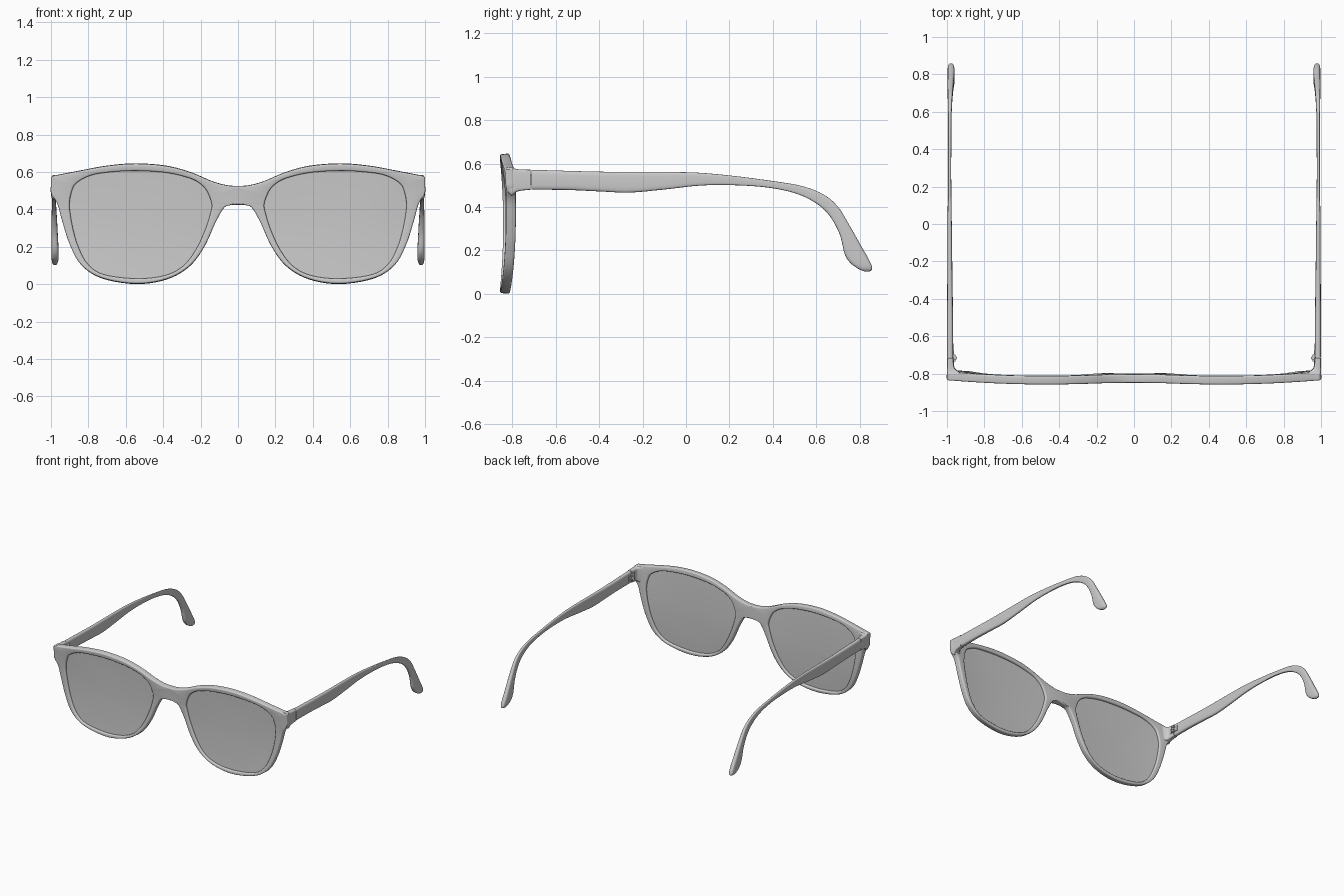
import bpy, bmesh, math
from mathutils import Vector

if "Cube" in bpy.data.objects:
    bpy.data.objects.remove(bpy.data.objects["Cube"])


def spline(pts, corners=(), closed=False, steps=5):
    """Hermite interpolation; tangents vanish at corner indices."""
    n = len(pts)
    P = [Vector(p) for p in pts]

    def tangent(i):
        if i in corners:
            return P[0] * 0
        a, b = (i - 1, (i + 1) % n) if closed else (max(i - 1, 0), min(i + 1, n - 1))
        return (P[b] - P[a]) / 2

    out = []
    for i in range(n if closed else n - 1):
        j = (i + 1) % n
        for k in range(steps):
            t = k / steps
            out.append(P[i] * (2*t**3 - 3*t*t + 1) + tangent(i) * (t**3 - 2*t*t + t)
                       + P[j] * (3*t*t - 2*t**3) + tangent(j) * (t**3 - t*t))
    if not closed:
        out.append(P[-1])
    return out


def finish(name, verts, faces, mirror=True, solid=0, bevel=0, angle=35):
    me = bpy.data.meshes.new(name)
    me.from_pydata([tuple(v) for v in verts], [], faces)
    bm = bmesh.new()
    bm.from_mesh(me)
    bmesh.ops.remove_doubles(bm, verts=bm.verts, dist=1e-5)
    bmesh.ops.recalc_face_normals(bm, faces=bm.faces)
    bm.to_mesh(me)
    bm.free()
    ob = bpy.data.objects.new(name, me)
    bpy.context.collection.objects.link(ob)
    if mirror:
        ob.modifiers.new("mirror", 'MIRROR').merge_threshold = 1e-4
    if solid:
        m = ob.modifiers.new("thickness", 'SOLIDIFY')
        m.thickness, m.offset = solid, 0
    if bevel:
        m = ob.modifiers.new("rounding", 'BEVEL')
        m.width, m.segments, m.use_clamp_overlap = bevel, 4, False
        m.limit_method, m.angle_limit = 'ANGLE', math.radians(40)
    bpy.ops.object.select_all(action='DESELECT')
    ob.select_set(True)
    bpy.context.view_layer.objects.active = ob
    bpy.ops.object.convert(target='MESH')
    bpy.ops.object.shade_smooth_by_angle(angle=math.radians(angle))
    return ob


def front_y(x, z):
    """Gently curved surface the front follows."""
    return -0.82 - 0.017 * ((z - 0.32) / 0.32) ** 2 + 0.018 * x ** 4


def loft(name, stations, power, n=24, steps=5):
    """Stations: top y, top z, bottom y, bottom z, inner x, outer x."""
    verts, faces = [], []
    rows = spline(stations, steps=steps)
    for ty, tz, by, bz, x0, x1 in rows:
        for k in range(n):
            a = 2 * math.pi * k / n
            c, s = math.cos(a), math.sin(a)
            u = math.copysign(abs(c) ** (2 / power), c)
            v = math.copysign(abs(s) ** (2 / power), s) / 2 + 0.5
            verts.append(((x0 + x1) / 2 + u * (x1 - x0) / 2, by + (ty - by) * v, bz + (tz - bz) * v))
    for r in range(len(rows) - 1):
        for k in range(n):
            a, b = r * n + k, r * n + (k + 1) % n
            faces.append((a, b, b + n, a + n))
    faces += [tuple(range(n)), tuple(range(len(verts) - n, len(verts)))]
    return finish(name, verts, faces, angle=45)


# Right half outline of the frame and the matching lens opening (x, z)
outer = [(0, .525), (.06, .529), (.14, .551), (.25, .597), (.38, .632), (.545, .645),
         (.7, .633), (.85, .606), (1, .577), (1, .53), (.998, .485), (.965, .43),
         (.94, .34), (.9, .215), (.84, .105), (.73, .033), (.545, .002), (.38, .027),
         (.26, .095), (.18, .2), (.12, .33), (.075, .408), (.04, .423), (0, .425), (0, .475)]
inner = [(.155, .475), (.17, .505), (.198, .535), (.255, .567), (.38, .597), (.545, .608),
         (.69, .6), (.79, .582), (.865, .54), (.89, .49), (.9, .43), (.895, .37),
         (.88, .29), (.853, .2), (.805, .11), (.72, .052), (.545, .029), (.395, .045),
         (.295, .095), (.225, .185), (.172, .3), (.145, .39), (.14, .42), (.143, .44), (.148, .457)]
outer_loop = spline(outer, corners=(0, 8, 23, 24), closed=True)
inner_loop = spline(inner, closed=True)
N = len(inner_loop)

# Frame front
verts = [(p.x, front_y(*p), p.y) for p in outer_loop + inner_loop]
faces = [(i, (i + 1) % N, N + (i + 1) % N, N + i) for i in range(N)]
finish("frame_front", verts, faces, solid=.045, bevel=.009)

# Lenses: concentric rings filling the opening, slightly domed
centre, rings = Vector((.53, .33)), 8
verts = []
for r in range(rings):
    f = 1.012 * (1 - r / rings)
    for p in inner_loop:
        q = centre + (p - centre) * f
        verts.append((q.x, front_y(*q) - .006 * (1 - f * f), q.y))
verts.append((centre.x, front_y(*centre) - .006, centre.y))
faces = [(r*N + i, r*N + (i + 1) % N, (r + 1)*N + (i + 1) % N, (r + 1)*N + i)
         for r in range(rings - 1) for i in range(N)]
faces += [((rings - 1)*N + i, (rings - 1)*N + (i + 1) % N, rings * N) for i in range(N)]
finish("lenses", verts, faces, solid=.012)

# End pieces joining the front to the temples
loft("end_pieces", [
    (-.828, .583, -.828, .475, .90, .999), (-.803, .585, -.803, .452, .905, .999),
    (-.790, .578, -.788, .465, .935, 1), (-.770, .574, -.765, .475, .96, 1),
    (-.716, .572, -.716, .480, .966, 1)], power=7)

# Temples
loft("temples", [
    (-.713, .572, -.713, .480, .966, 1), (-.55, .567, -.55, .479, .967, 1),
    (-.395, .563, -.395, .472, .969, .999), (-.25, .562, -.26, .467, .971, .998),
    (-.10, .562, -.10, .481, .973, .997), (.064, .558, .064, .499, .975, .996),
    (.225, .543, .215, .501, .977, .995), (.386, .522, .376, .490, .977, .994),
    (.53, .498, .505, .463, .976, .994), (.632, .459, .597, .419, .974, .995),
    (.70, .402, .660, .362, .970, .996), (.754, .315, .708, .275, .965, .997),
    (.809, .218, .731, .185, .960, .997), (.842, .160, .757, .143, .959, .997),
    (.857, .125, .79, .118, .962, .995), (.856, .110, .815, .106, .968, .989),
    (.845, .103, .832, .102, .975, .982)], power=3.5)


# Hinges: stacked knuckles on two small plates
def box(x0, x1, y0, y1, z0, z1):
    v = [(x, y, z) for x in (x0, x1) for y in (y0, y1) for z in (z0, z1)]
    f = [(0, 1, 3, 2), (4, 6, 7, 5), (0, 4, 5, 1), (2, 3, 7, 6), (0, 2, 6, 4), (1, 5, 7, 3)]
    return v, f


for name, y0, y1 in (("hinge_plate_front", -.755, -.72), ("hinge_plate_temple", -.708, -.675)):
    finish(name, *box(.962, .975, y0, y1, .505, .548), bevel=.002)
for i in range(3):
    z0 = .503 + i * .016
    ring = [(.957 + .011 * math.cos(math.tau * k / 20), -.717 + .011 * math.sin(math.tau * k / 20), z)
            for z in (z0, z0 + .014) for k in range(20)]
    sides = [(k, (k + 1) % 20, 20 + (k + 1) % 20, 20 + k) for k in range(20)]
    finish(f"hinge_knuckle_{i + 1}", ring, sides + [tuple(range(20)), tuple(range(20, 40))])
    finish(f"hinge_leaf_{i + 1}", *box(.955, .972, *((-.735, -.712) if i % 2 else (-.722, -.698)), z0, z0 + .014))
